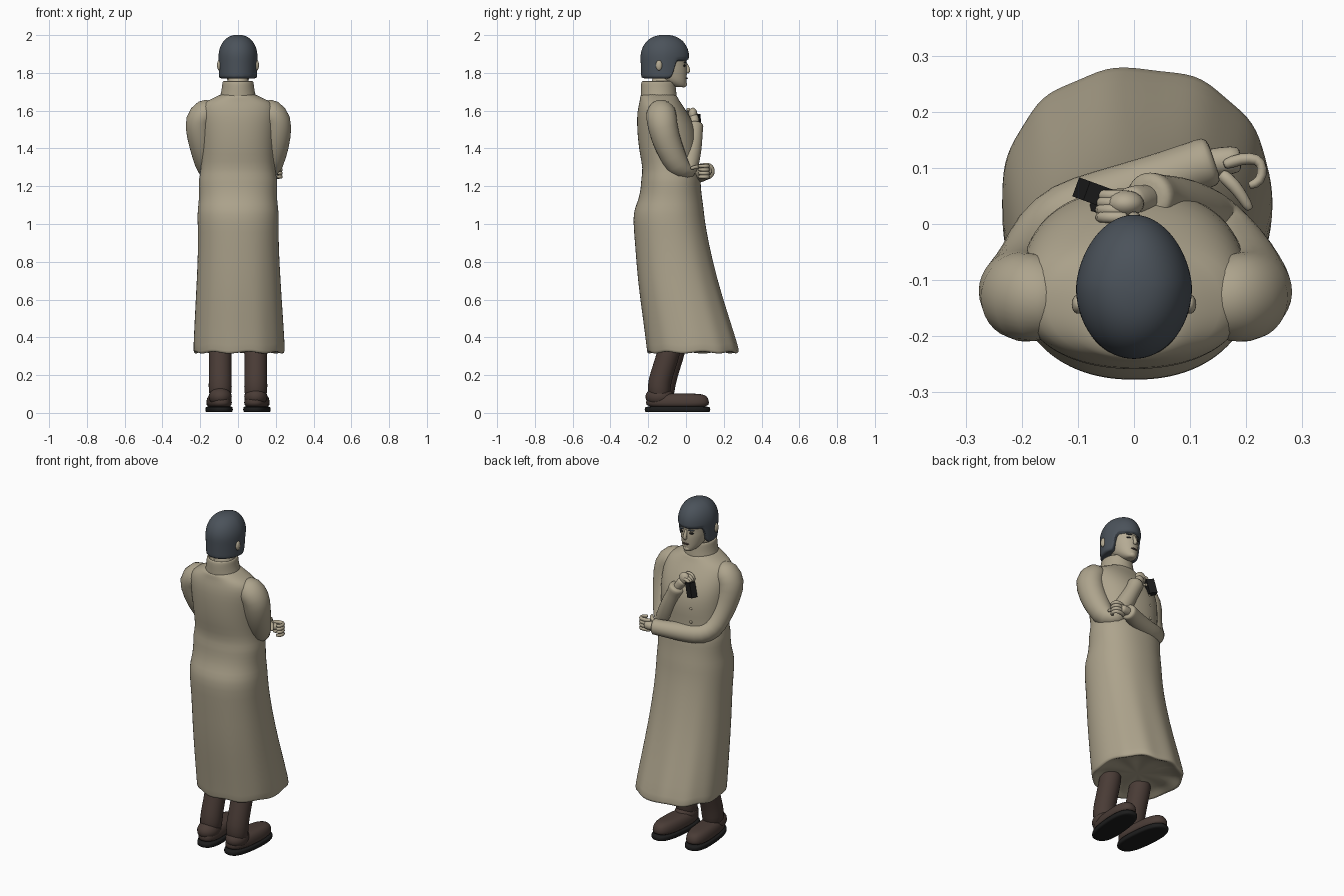
import bpy, bmesh, math
from mathutils import Vector, Matrix

def mat(name, c):
    m = bpy.data.materials.new(name)
    m.diffuse_color = (*c, 1)
    return m

COAT = mat("coat_khaki", (.42, .37, .265))
SKIN = mat("pale_skin", (.46, .405, .295))
HAIR = mat("slate_hair", (.07, .085, .103))
BOOT = mat("boot_brown", (.068, .045, .037))
BLACK = mat("black", (.012, .012, .012))

def finish(name, bm, m, sub=0):
    bmesh.ops.recalc_face_normals(bm, faces=bm.faces[:])
    me = bpy.data.meshes.new(name)
    bm.to_mesh(me)
    bm.free()
    me.materials.append(m)
    ob = bpy.data.objects.new(name, me)
    bpy.context.collection.objects.link(ob)
    for p in me.polygons:
        p.use_smooth = True
    if sub:
        ob.modifiers.new("smooth", 'SUBSURF').levels = sub
        ob.modifiers[0].render_levels = sub
    return ob

def skin_rings(name, rings, m, sub):
    """Bridge rings of points into a capped body."""
    bm = bmesh.new()
    vs = [[bm.verts.new(p) for p in r] for r in rings]
    n = len(vs[0])
    for a, b in zip(vs, vs[1:]):
        for i in range(n):
            bm.faces.new((a[i], a[(i + 1) % n], b[(i + 1) % n], b[i]))
    for r in (vs[0], vs[-1]):
        c = bm.verts.new(sum((v.co for v in r), Vector()) / n)
        for i in range(n):
            bm.faces.new((r[i], r[(i + 1) % n], c))
    return finish(name, bm, m, sub)

def loft(name, rows, m, n=24, sub=2, power=2.0, warp=None):
    """rows: z, cx, cy, rx, ry"""
    rings = []
    for z, cx, cy, rx, ry in rows:
        ring = []
        for i in range(n):
            a = 2 * math.pi * i / n
            c, s = math.cos(a), math.sin(a)
            c = math.copysign(abs(c) ** (2 / power), c)
            s = math.copysign(abs(s) ** (2 / power), s)
            k, dz = warp(a, z) if warp else (1, 0)
            ring.append(Vector((cx + rx * c * k, cy + ry * s * k, z + dz)))
        rings.append(ring)
    return skin_rings(name, rings, m, sub)

def tube(name, pts, m, n=12, sub=1):
    """pts: x, y, z, radius"""
    P = [Vector(p[:3]) for p in pts]
    rings, side = [], None
    for i, p in enumerate(P):
        t = (P[min(i + 1, len(P) - 1)] - P[max(i - 1, 0)]).normalized()
        if side is None:
            side = t.orthogonal()
        side = (side - t * side.dot(t)).normalized()
        up = t.cross(side)
        rings.append([p + pts[i][3] * (side * math.cos(2 * math.pi * j / n) + up * math.sin(2 * math.pi * j / n))
                      for j in range(n)])
    return skin_rings(name, rings, m, sub)

def ball(name, loc, size, m, rot=0.0):
    bm = bmesh.new()
    bmesh.ops.create_uvsphere(bm, u_segments=20, v_segments=12, radius=1,
                              matrix=Matrix.Translation(loc) @ Matrix.Rotation(rot, 4, 'Z') @ Matrix.Diagonal((*size, 1)))
    return finish(name, bm, m)

def box(name, loc, size, m, rot=0.0):
    bm = bmesh.new()
    bmesh.ops.create_cube(bm, size=1, matrix=Matrix.Translation(loc) @ Matrix.Rotation(rot, 4, 'Z')
                          @ Matrix.Rotation(.25, 4, 'Y') @ Matrix.Diagonal((*size, 1)))
    ob = finish(name, bm, m)
    for p in ob.data.polygons:
        p.use_smooth = False

# long coat: body, waist and pleated skirt
def pleats(a, z):
    w = max(0, (1.0 - z) / .7)
    front = .35 + .65 * max(0, math.sin(a))
    return 1 + .017 * w * front * math.cos(11 * a), .006 * w * math.sin(8 * a)

loft("long_coat", [
    (.345, .005, .035, .19, .19), (.318, .005, .036, .225, .228), (.318, .005, .037, .241, .243),
    (.34, .005, .036, .243, .243), (.5, .004, .0, .234, .228), (.7, .003, -.045, .222, .211),
    (.9, .002, -.075, .212, .195), (1.02, .001, -.091, .216, .19), (1.08, 0, -.09, .214, .184),
    (1.13, 0, -.082, .206, .168), (1.2, 0, -.08, .207, .158), (1.24, 0, -.08, .208, .158),
    (1.29, 0, -.084, .195, .143), (1.37, 0, -.09, .195, .155), (1.45, 0, -.095, .2, .16),
    (1.53, 0, -.108, .205, .152), (1.6, 0, -.128, .205, .13), (1.645, 0, -.138, .185, .108),
    (1.667, 0, -.143, .125, .1), (1.69, 0, -.146, .094, .094)],
    COAT, n=48, sub=1, power=2.2, warp=pleats)

# raised collar
loft("collar", [(1.65, 0, -.143, .105, .1), (1.69, 0, -.145, .091, .095), (1.73, 0, -.147, .085, .093),
                (1.757, 0, -.147, .083, .09), (1.757, 0, -.147, .07, .076), (1.73, 0, -.147, .068, .074)], COAT)

# sleeves: one folded over the belly, one raised to the chest
tube("raised_sleeve", [
    (.12, -.135, 1.6, .06), (.175, -.132, 1.59, .084), (.21, -.13, 1.555, .082), (.204, -.112, 1.46, .078),
    (.188, -.07, 1.36, .07), (.165, -.03, 1.28, .062), (.135, .0, 1.275, .06), (.11, .02, 1.34, .056),
    (.07, .04, 1.43, .048), (.045, .045, 1.48, .043), (.032, .047, 1.51, .046), (.022, .047, 1.53, .047)], COAT, 16)
tube("folded_sleeve", [
    (-.12, -.135, 1.6, .06), (-.175, -.132, 1.59, .084), (-.21, -.13, 1.555, .082), (-.198, -.112, 1.46, .074),
    (-.175, -.07, 1.36, .068), (-.16, -.02, 1.29, .062), (-.12, .02, 1.265, .06), (-.05, .045, 1.265, .054),
    (.04, .075, 1.27, .05), (.1, .1, 1.277, .045), (.125, .108, 1.28, .046), (.143, .114, 1.28, .045)], COAT, 16)

# coat buttons in two columns
for s in (-1, 1):
    for i, z in enumerate((1.34, 1.42, 1.49)):
        ball("coat_button", (s * .07, .046 + .006 * (z < 1.47), z), (.009, .007, .009), COAT)

# low hand: palm, curled fingers and thumb
tube("low_wrist", [(.11, .105, 1.28, .026), (.16, .113, 1.28, .026), (.19, .115, 1.28, .026)], SKIN)
for i in range(4):
    z = 1.25 + .019 * i
    tube("low_finger", [(.16, .105, z, .011), (.19, .117, z, .012), (.222, .117, z, .012), (.23, .1, z, .011),
                        (.226, .075, z, .01), (.205, .068, z, .009)], SKIN, 8)
tube("low_thumb", [(.155, .09, 1.3, .014), (.18, .068, 1.305, .013), (.195, .045, 1.3, .011),
                   (.207, .026, 1.295, .009)], SKIN, 8)

# raised hand: wrist, fist and fingers gripping a small black device
tube("raised_wrist", [(.035, .045, 1.5, .027), (.01, .044, 1.545, .026), (-.012, .04, 1.57, .03)], SKIN)
ball("raised_palm", (-.015, .036, 1.58, ), (.033, .024, .036), SKIN)
for i in range(4):
    y, z = .012 + .013 * i, 1.605 - .007 * i
    tube("raised_finger", [(-.012, y, z, .011), (-.04, y, z + .002, .011), (-.062, y, z - .015, .011),
                           (-.062, y, z - .038, .01), (-.04, y, z - .045, .009)], SKIN, 8)
box("hand_device", (-.073, .055, 1.535), (.046, .036, .085), BLACK, -.35)
box("device_knob", (-.062, .03, 1.545), (.022, .022, .05), BLACK, -.35)

# head, neck and face
tube("neck", [(0, -.145, 1.68, .062), (0, -.13, 1.74, .058), (0, -.11, 1.79, .058)], SKIN)
loft("face", [(1.724, 0, -.03, .02, .024), (1.732, 0, -.04, .035, .042), (1.755, 0, -.064, .055, .067),
              (1.785, 0, -.083, .066, .088), (1.82, 0, -.098, .075, .104), (1.845, 0, -.104, .077, .106),
              (1.88, 0, -.107, .08, .112), (1.94, 0, -.11, .07, .09)], SKIN)
tube("nose", [(0, -.006, 1.858, .008), (0, .008, 1.83, .01), (0, .015, 1.811, .013), (0, .004, 1.802, .011)], SKIN, 10)
ball("lips", (0, .0, 1.772), (.02, .01, .005), BOOT)
ball("chin", (0, -.012, 1.74), (.022, .017, .017), SKIN)
for s in (-1, 1):
    ball("eye", (s * .03, -.008, 1.838), (.014, .006, .006), BLACK, -s * .3)
    ball("brow", (s * .031, -.004, 1.856), (.019, .006, .004), HAIR, -s * .3)
    ball("ear", (s * .1, -.143, 1.84), (.011, .017, .027), SKIN)

# hair: dome whose lower edge rises over the face
def hairline(a):
    f = (math.sin(a) - .28) / .25
    f = min(1, max(0, f))
    return 1.762 + .108 * f * f * (3 - 2 * f)

rings, N = [], 56
for t in range(14):
    ring = []
    for i in range(N):
        a = 2 * math.pi * i / N + math.pi / 2
        if t < 6:
            z = hairline(a) + (1.885 - hairline(a)) * t / 5
            k = 1 - .035 * (1 - t / 5) + (.012 * math.cos(14 * a) if t == 0 else 0)
        else:
            b = (t - 5) / 8.4 * math.pi / 2
            z, k = 1.885 + .117 * math.sin(b), math.cos(b) ** .85
        rear = 1 - .1 * max(0, math.sin(a))
        ring.append(Vector((.104 * k * rear * math.cos(a), -.112 + .129 * k * math.sin(a), z)))
    rings.append(ring)
skin_rings("hair", rings, HAIR, 1)

# boots: shaft, ankle, foot and black sole
for s, lean in ((1, -.025), (-1, .0)):
    x, out = s * .094, -s * .09
    tube("boot_shaft", [(x, -.125 + lean / 2, .07, .058), (x, -.12 + lean, .14, .064), (x, -.105 + lean, .2, .061),
                        (x, -.075 + lean, .29, .061), (x, -.05 + lean, .38, .062)], BOOT, 16)
    for name, rows, m in (
        ("boot_foot", [(.025, .062, .166), (.05, .066, .17), (.075, .062, .165), (.098, .046, .145)], BOOT),
        ("boot_sole", [(.0, .066, .17), (.003, .07, .176), (.026, .07, .176), (.03, .066, .172)], BLACK)):
        ob = loft(name, [(z, 0, 0, rx, ry) for z, rx, ry in rows], m, power=2.6, sub=1)
        ob.location = (s * .1, -.045, .004)
        ob.rotation_euler.z = out
    ball("boot_heel", (x, -.14, .085), (.061, .075, .052), BOOT)
